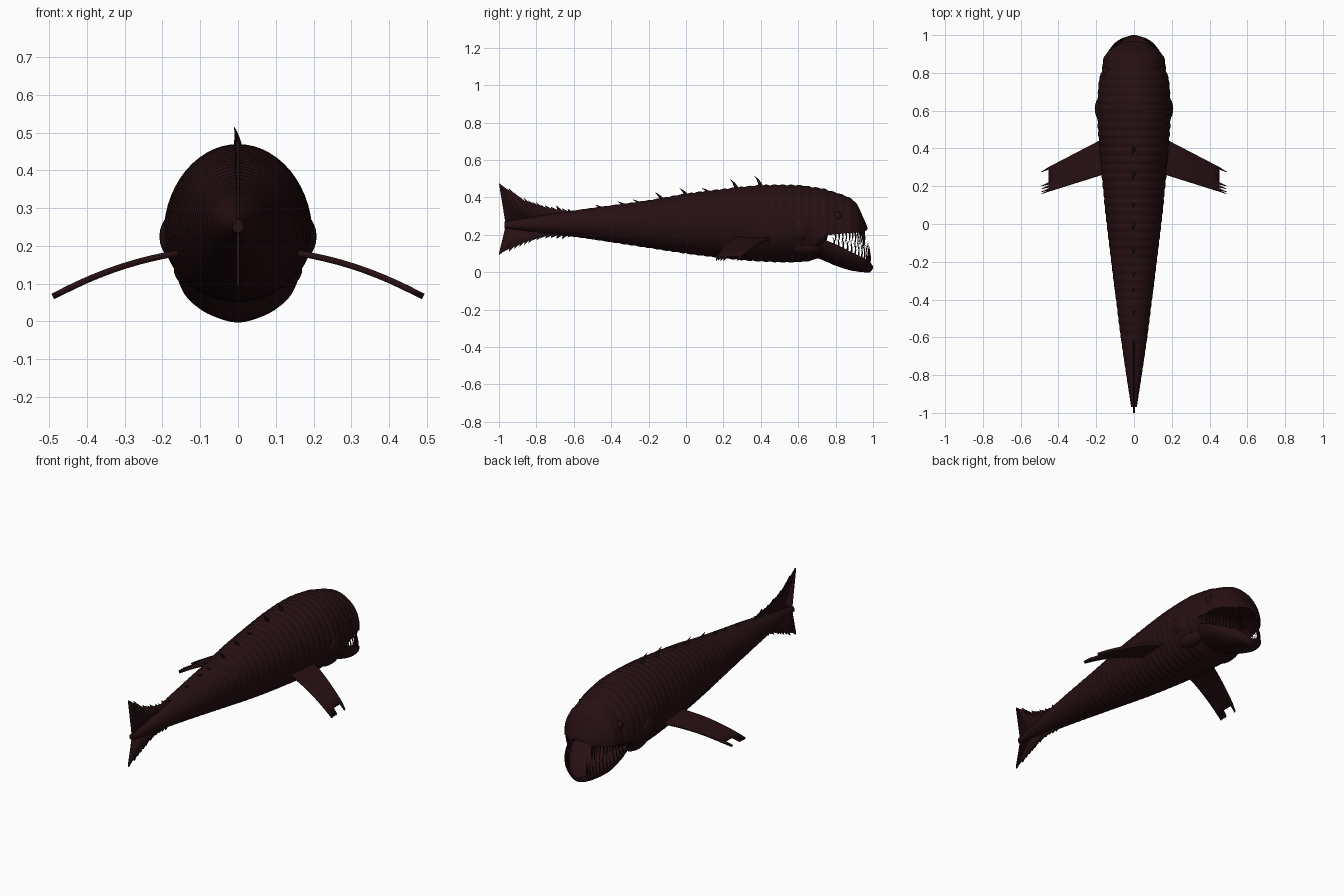
import bpy
import bmesh
import math
import random
from mathutils import Vector

random.seed(4)

if "Cube" in bpy.data.objects:
    bpy.data.objects.remove(bpy.data.objects["Cube"], do_unlink=True)

# Single dark maroon skin colour
skin = bpy.data.materials.new("dark_maroon_skin")
skin.use_nodes = True
skin.diffuse_color = (0.02, 0.005, 0.006, 1)
skin.node_tree.nodes["Principled BSDF"].inputs["Base Color"].default_value = skin.diffuse_color


def finish(name, bm, angle=40):
    """Turn a bmesh into a shaded, coloured object."""
    bmesh.ops.recalc_face_normals(bm, faces=bm.faces)
    mesh = bpy.data.meshes.new(name)
    bm.to_mesh(mesh)
    bm.free()
    obj = bpy.data.objects.new(name, mesh)
    bpy.context.collection.objects.link(obj)
    mesh.materials.append(skin)
    bpy.ops.object.select_all(action="DESELECT")
    obj.select_set(True)
    bpy.context.view_layer.objects.active = obj
    bpy.ops.object.shade_smooth_by_angle(angle=math.radians(angle))
    return obj


def sample(stations, y):
    """Smoothly interpolate the station values at a given y."""
    last = len(stations) - 1
    i = 0
    while i < last - 1 and stations[i + 1][0] < y:
        i += 1

    def slope(k, c):
        a, b = stations[max(k - 1, 0)], stations[min(k + 1, last)]
        return (b[c] - a[c]) / (b[0] - a[0])

    p, q = stations[i], stations[i + 1]
    h = q[0] - p[0]
    t = (y - p[0]) / h
    values = []
    for c in range(1, len(p)):
        ease = t * t * (3 - 2 * t)
        start = t * (1 - t) ** 2 * h * slope(i, c)
        end = t * t * (t - 1) * h * slope(i + 1, c)
        values.append(p[c] + (q[c] - p[c]) * ease + start + end)
    return values


def bridge(bm, rings):
    for a, b in zip(rings, rings[1:]):
        n = len(a)
        for j in range(n):
            k = (j + 1) % n
            bm.faces.new((a[j], a[k], b[k], b[j]))


def loft(name, stations, rows, segments, ripple):
    """Loft cross sections of (y, top, middle, bottom, half width)."""
    bm = bmesh.new()
    rings = []
    first, last = stations[0][0], stations[-1][0]
    for i in range(rows + 1):
        y = first + (last - first) * i / rows
        top, mid, low, wide = sample(stations, y)
        swell = 1 + ripple * (abs(math.sin(y * math.pi / 0.045)) - 0.6)
        ring = []
        for j in range(segments):
            a = math.tau * j / segments
            s = math.sin(a)
            rise = (top - mid) * s if s > 0 else (low - mid) * -s
            ring.append(bm.verts.new((wide * swell * math.cos(a), y, mid + rise * swell)))
        rings.append(ring)
    bridge(bm, rings)
    bm.faces.new(rings[0])
    bm.faces.new(rings[-1])
    return finish(name, bm)


def horn(bm, base, bend, tip, radius, sides=6, steps=5):
    """Tapered spike along a bent path."""
    base, bend, tip = Vector(base), Vector(bend), Vector(tip)
    turn = (tip - base).to_track_quat("Z", "Y")
    rings = []
    for i in range(steps + 1):
        t = i / steps
        centre = base * (1 - t) ** 2 + bend * 2 * t * (1 - t) + tip * t * t
        r = radius * (1 - 0.95 * t)
        rings.append([bm.verts.new(centre + turn @ Vector((
            r * math.cos(math.tau * j / sides), r * math.sin(math.tau * j / sides), 0)))
            for j in range(sides)])
    bridge(bm, rings)
    bm.faces.new(rings[0])
    bm.faces.new(rings[-1])


def sheet(name, grid, thickness):
    """Thin membrane from rows of points."""
    bm = bmesh.new()
    rows = [[bm.verts.new(p) for p in row] for row in grid]
    for a, b in zip(rows, rows[1:]):
        for j in range(len(a) - 1):
            bm.faces.new((a[j], a[j + 1], b[j + 1], b[j]))
    obj = finish(name, bm)
    solid = obj.modifiers.new("thickness", "SOLIDIFY")
    solid.thickness = thickness
    solid.offset = 0
    return obj


# Body and upper head; the underside turns concave where the mouth opens
body = [
    (-0.97, 0.27, 0.25, 0.235, 0.015),
    (-0.6, 0.33, 0.26, 0.19, 0.07),
    (-0.2, 0.385, 0.26, 0.13, 0.12),
    (0, 0.42, 0.255, 0.1, 0.145),
    (0.2, 0.445, 0.25, 0.075, 0.165),
    (0.4, 0.465, 0.24, 0.058, 0.183),
    (0.6, 0.465, 0.23, 0.055, 0.195),
    (0.7, 0.452, 0.215, 0.075, 0.19),
    (0.74, 0.445, 0.205, 0.13, 0.187),
    (0.77, 0.435, 0.2, 0.23, 0.183),
    (0.82, 0.42, 0.205, 0.25, 0.168),
    (0.87, 0.4, 0.21, 0.25, 0.163),
    (0.91, 0.37, 0.212, 0.24, 0.14),
    (0.94, 0.31, 0.215, 0.235, 0.1),
    (0.96, 0.265, 0.22, 0.235, 0.06),
    (0.97, 0.24, 0.23, 0.23, 0.01),
]
loft("body", body, 260, 56, 0.025)

# Lower jaw, hollowed on top
jaw = [
    (0.55, 0.17, 0.14, 0.09, 0.13),
    (0.7, 0.16, 0.18, 0.075, 0.155),
    (0.8, 0.09, 0.15, 0.035, 0.164),
    (0.88, 0.05, 0.11, 0.01, 0.152),
    (0.95, 0.03, 0.075, 0, 0.11),
    (0.985, 0.025, 0.055, 0, 0.06),
    (1, 0.03, 0.03, 0.02, 0.01),
]
loft("lower_jaw", jaw, 60, 48, 0.01)

# Needle teeth along both lips
count = 13
for name, lip, back, front, way in (
        ("lower_teeth", jaw, 0.78, 0.985, 1), ("upper_teeth", body, 0.79, 0.955, -1)):
    bm = bmesh.new()
    for side in (-1, 1):
        for i in range(count):
            a = (i + 0.5) / count
            y = back + (front - back) * math.sin(a * math.pi / 2)
            _, z, _, wide = sample(lip, y)
            x = side * wide * 0.92
            length = way * (0.04 + 0.06 * a) * random.uniform(0.7, 1.2)
            horn(bm, (x, y - 0.005, z - way * 0.012),
                 (x, y + 0.008, z + length / 2),
                 (x * 0.9, y - 0.01, z + length), 0.006)
    finish(name, bm)

# Hooked spines down the back
bm = bmesh.new()
for y, height in ((0.4, 0.05), (0.27, 0.045), (0, 0.03), (-0.13, 0.03),
                  (0.12, 0.015), (-0.25, 0.012), (-0.33, 0.012), (-0.45, 0.01)):
    z = sample(body, y)[0] - 0.012
    horn(bm, (0, y, z), (0, y - 0.005, z + height * 0.7),
         (-0.2 * height, y - 0.035, z + height + 0.012), 0.014)
finish("back_spines", bm)

# Cheek lumps, jaw hinges and eyes on both sides
lumps = {
    "cheek": ((0.148, 0.61, 0.225), (0.06, 0.08, 0.07)),
    "jaw_hinge": ((0.12, 0.64, 0.14), (0.05, 0.1, 0.05)),
    "eye": ((0.142, 0.81, 0.3), (0.02, 0.025, 0.025)),
}
for side, word in ((1, "left"), (-1, "right")):
    for part, (spot, size) in lumps.items():
        bm = bmesh.new()
        bmesh.ops.create_uvsphere(bm, u_segments=24, v_segments=14, radius=1)
        bmesh.ops.scale(bm, vec=size, verts=bm.verts)
        bmesh.ops.translate(bm, vec=(side * spot[0], spot[1], spot[2]), verts=bm.verts)
        finish(word + "_" + part, bm)

    # Drooping pectoral fin with a frayed tip
    grid = []
    chords, spans = 24, 10
    for i in range(chords + 1):
        u = i / chords
        frayed = i % 3 == 1 and (u < 0.1 or u > 0.55)
        reach = 0.49 if frayed or i == chords else 0.45
        row = []
        for j in range(spans + 1):
            x = 0.13 + (reach - 0.13) * j / spans
            v = (x - 0.185) / 0.305
            lead, trail = 0.44 - 0.16 * v, 0.255 - 0.095 * v
            row.append((side * x, lead + (trail - lead) * u, 0.176 - 0.055 * v - 0.055 * v * abs(v)))
        grid.append(row)
    sheet(word + "_pectoral_fin", grid, 0.016)


# Tail lobes: ragged outer edge, nearly straight trailing edge
def tail_lobe(name, outline, way):
    steps = 10
    grid = []
    pieces = len(outline) - 1
    for k in range(pieces * steps + 1):
        p = min(k // steps, pieces - 1)
        t = k / steps - p
        y = outline[p][0] * (1 - t) + outline[p + 1][0] * t
        z = outline[p][1] * (1 - t) + outline[p + 1][1] * t
        if k % 2 and p < pieces - 1:
            y, z = max(y - 0.018, -1), z + way * random.uniform(0.01, 0.025)
        root = (0, -0.58 - 0.38 * k / (pieces * steps), 0.255)
        grid.append([root, (0, y, z)])
    sheet(name, grid, 0.008)


tail_lobe("upper_tail_lobe",
          [(-0.6, 0.32), (-0.75, 0.345), (-0.86, 0.38), (-1, 0.475), (-0.965, 0.26)], 1)
tail_lobe("lower_tail_lobe",
          [(-0.6, 0.2), (-0.75, 0.195), (-0.86, 0.165), (-1, 0.1), (-0.965, 0.245)], -1)
